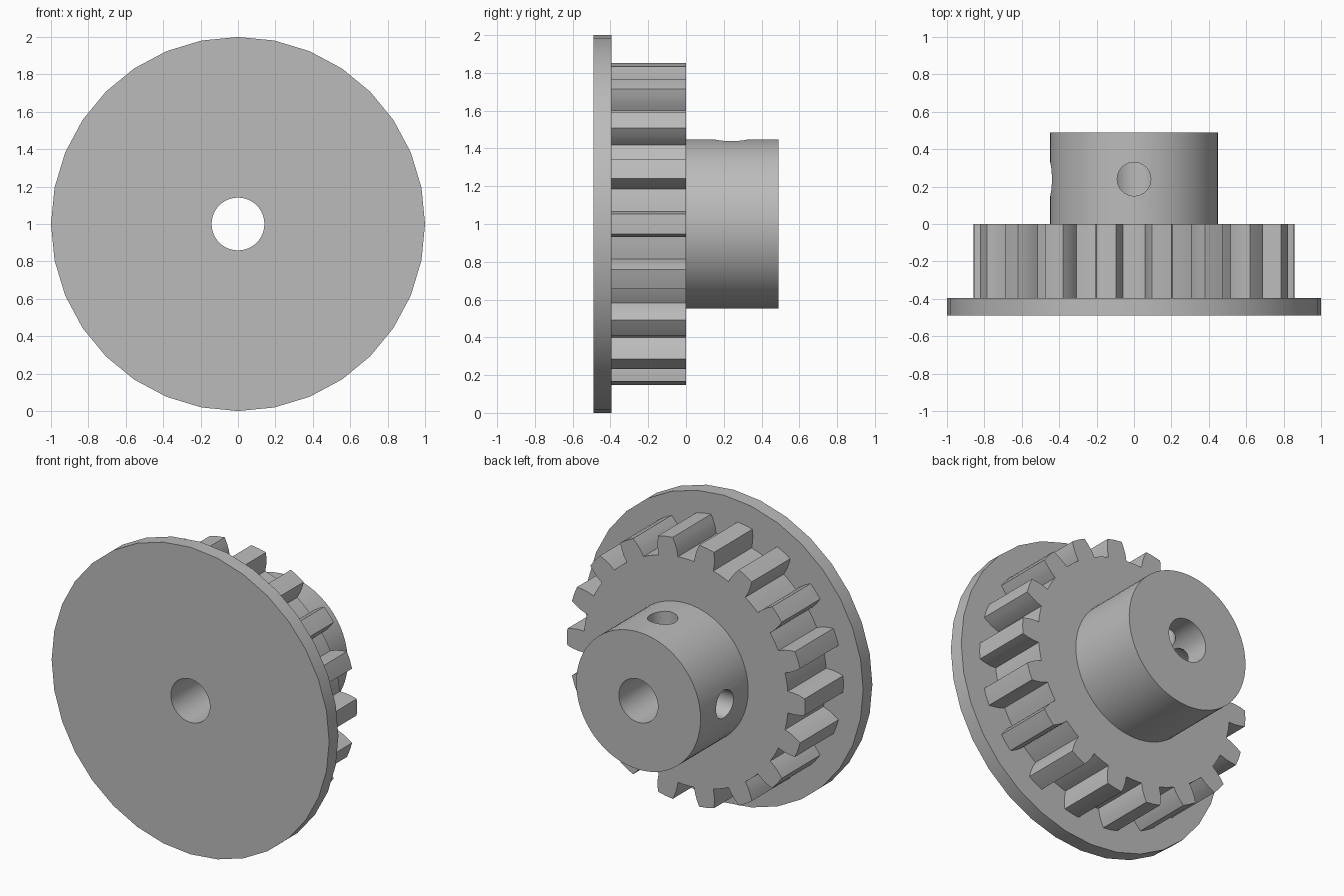
import bpy, bmesh
from math import sin, cos, pi, radians
from mathutils import Matrix, Vector

cube = bpy.data.objects.get("Cube")
if cube:
    bpy.data.objects.remove(cube, do_unlink=True)

AXIS_Z = 1.0      # height of the shaft axis
TEETH = 18

grey = bpy.data.materials.new("plain grey")
grey.diffuse_color = (0.5, 0.5, 0.5, 1)
grey.use_nodes = True
grey.node_tree.nodes["Principled BSDF"].inputs["Base Color"].default_value = (0.5, 0.5, 0.5, 1)


def circle(radius, sides):
    return [(radius * cos(2 * pi * i / sides), radius * sin(2 * pi * i / sides))
            for i in range(sides)]


def gear_outline():
    """Tooth flanks bulge slightly; valley floors follow the root circle."""
    flank = [(0.737, 0.070), (0.78, 0.070), (0.82, 0.064), (0.857, 0.054)]
    tooth = [(r, -w / r) for r, w in flank] + [(0.858, 0)]
    tooth += [(r, w / r) for r, w in reversed(flank)]
    step = 2 * pi / TEETH
    tooth += [(0.737, step * f) for f in (0.41, 0.5, 0.59)]
    return [(r * cos(a + k * step), r * sin(a + k * step))
            for k in range(TEETH) for r, a in tooth]


def prism(name, outline, start, end):
    """Extrude an x-z outline about the shaft axis along y."""
    bm = bmesh.new()
    face = bm.faces.new([bm.verts.new((x, start, AXIS_Z + z)) for x, z in outline])
    moved = bmesh.ops.extrude_face_region(bm, geom=[face])["geom"]
    bmesh.ops.translate(bm, vec=(0, end - start, 0),
                        verts=[v for v in moved if isinstance(v, bmesh.types.BMVert)])
    bmesh.ops.recalc_face_normals(bm, faces=bm.faces)
    mesh = bpy.data.meshes.new(name)
    bm.to_mesh(mesh)
    bm.free()
    obj = bpy.data.objects.new(name, mesh)
    bpy.context.collection.objects.link(obj)
    mesh.materials.append(grey)
    return obj


def radial_cutter(name, direction, y):
    """Set screw hole running from the axis outwards."""
    obj = prism(name, circle(0.09, 32), 0, 0.7)
    turn = Vector((0, 1, 0)).rotation_difference(Vector(direction)).to_matrix().to_4x4()
    obj.data.transform(Matrix.Translation((0, y, AXIS_Z)) @ turn
                       @ Matrix.Translation((0, 0, -AXIS_Z)))
    return obj


def cut(obj, cutters):
    for cutter in cutters:
        cutter.hide_render = True
        mod = obj.modifiers.new("cut", 'BOOLEAN')
        mod.operation = 'DIFFERENCE'
        mod.solver = 'EXACT'
        mod.object = cutter
    bpy.context.view_layer.update()
    evaluated = obj.evaluated_get(bpy.context.evaluated_depsgraph_get())
    mesh = bpy.data.meshes.new_from_object(evaluated)
    obj.modifiers.clear()
    obj.data = mesh


# Flange, toothed wheel and hub
flange = prism("flange", circle(1.0, 32), -0.49, -0.395)
toothed_wheel = prism("toothed_wheel", gear_outline(), -0.395, 0)
hub = prism("hub", circle(0.448, 64), 0, 0.49)

# Shaft bore through everything, set screw holes in the hub
bore = prism("bore_cutter", circle(0.141, 48), -0.7, 0.7)
screw_holes = [radial_cutter("top_hole_cutter", (0, 0, 1), 0.24),
               radial_cutter("side_hole_cutter", (-1, 0, 0), 0.24)]
cut(flange, [bore])
cut(toothed_wheel, [bore])
cut(hub, [bore] + screw_holes)
for cutter in [bore] + screw_holes:
    bpy.data.objects.remove(cutter, do_unlink=True)

# Smooth round walls, keep rims and tooth corners crisp
bpy.ops.object.select_all(action='DESELECT')
for part in (flange, toothed_wheel, hub):
    part.select_set(True)
    bpy.context.view_layer.objects.active = part
bpy.ops.object.shade_smooth_by_angle(angle=radians(30))
